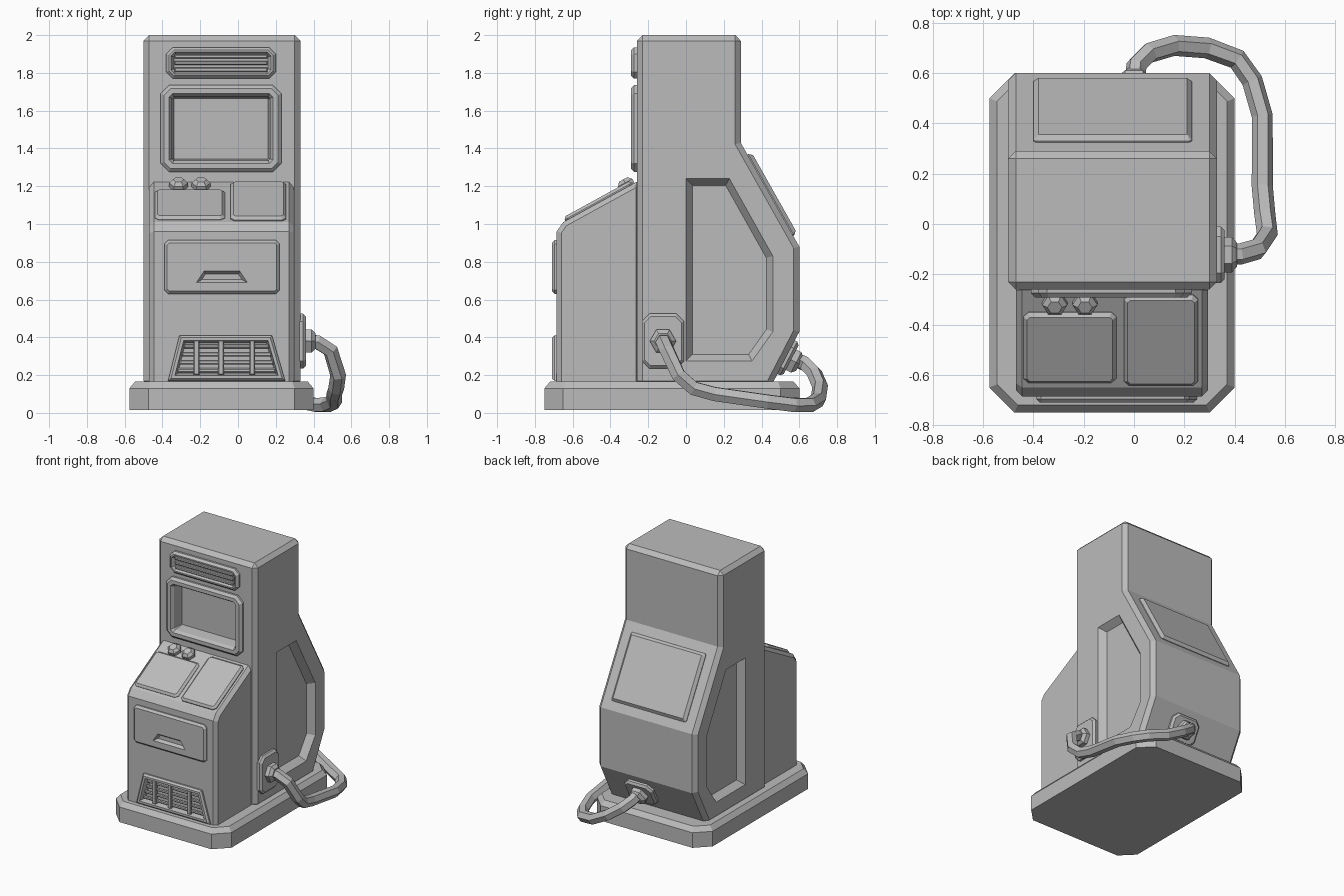
import bpy, math
from mathutils import Vector, Matrix

cube = bpy.data.objects.get("Cube")
if cube:
    bpy.data.objects.remove(cube, do_unlink=True)

grey = bpy.data.materials.new("warm_grey_metal")
grey.use_nodes = True
grey.diffuse_color = (0.5, 0.5, 0.5, 1)
grey.node_tree.nodes["Principled BSDF"].inputs["Base Color"].default_value = (0.5, 0.5, 0.5, 1)


def frame(origin, u, n):
    """Local axes: u to the right, n out of the surface."""
    u, n = Vector(u).normalized(), Vector(n).normalized()
    m = Matrix((u, n.cross(u), n)).transposed().to_4x4()
    m.translation = origin
    return m


def rect(x0, x1, y0, y1, c=0.0):
    """Counter-clockwise rectangle, with cut corners when c > 0."""
    if not c:
        return [(x0, y0), (x1, y0), (x1, y1), (x0, y1)]
    return [(x0 + c, y0), (x1 - c, y0), (x1, y0 + c), (x1, y1 - c),
            (x1 - c, y1), (x0 + c, y1), (x0, y1 - c), (x0, y0 + c)]


def ngon(r, n=6, x=0, y=0):
    return [(x + r * math.cos(math.tau * i / n), y + r * math.sin(math.tau * i / n)) for i in range(n)]


def inset(pts, d):
    """Move every edge of an outline inward by d."""
    if not d:
        return pts
    out = []
    for i, p in enumerate(pts):
        p = Vector(p)
        a = (p - Vector(pts[i - 1])).normalized()
        b = (Vector(pts[(i + 1) % len(pts)]) - p).normalized()
        na, nb = Vector((-a.y, a.x)), Vector((-b.y, b.x))
        out.append(tuple(p + (na + nb) * d / (1 + na.dot(nb))))
    return out


def loft(name, pts, mat, layers, base=True):
    """Stack outlines, each layer being (inset, height)."""
    n, verts, faces = len(pts), [], []
    for d, h in layers:
        verts += [mat @ Vector((x, y, h)) for x, y in inset(pts, d)]
    for k in range(len(layers) - 1):
        for i in range(n):
            j = (i + 1) % n
            faces.append((k * n + i, k * n + j, k * n + n + j, k * n + n + i))
    faces.append(tuple(range(len(verts) - n, len(verts))))
    if base:
        faces.append(tuple(reversed(range(n))))
    me = bpy.data.meshes.new(name)
    me.from_pydata(verts, [], faces)
    me.materials.append(grey)
    ob = bpy.data.objects.new(name, me)
    bpy.context.collection.objects.link(ob)
    return ob


def apply(ob, mod):
    with bpy.context.temp_override(object=ob, active_object=ob):
        bpy.ops.object.modifier_apply(modifier=mod.name)


def bevel(ob, width):
    m = ob.modifiers.new("edge", 'BEVEL')
    m.width, m.segments, m.angle_limit = width, 1, math.radians(35)
    apply(ob, m)


def cut(ob, pts, mat, layers):
    cutter = loft("cutter", pts, mat, layers)
    m = ob.modifiers.new("cut", 'BOOLEAN')
    m.operation, m.solver, m.object = 'DIFFERENCE', 'EXACT', cutter
    apply(ob, m)
    bpy.data.objects.remove(cutter, do_unlink=True)


def raised(name, pts, mat, h, chamfer=0.015):
    return loft(name, pts, mat, [(0, -0.005), (0, h - chamfer), (chamfer, h)])


def bolts(name, xs, ys, mat, r=0.026):
    for x in xs:
        for y in ys:
            loft(name, ngon(r, 6, x, y), mat, [(0, 0), (0, 0.012), (0.008, 0.02)])


X, SIDE = (1, 0, 0), (0, 1, 0)
FRONT = (0, -1, 0)

# Plinth
plinth = rect(-0.575, 0.4, -0.75, 0.6, 0.1)
loft("plinth", plinth, Matrix(), [(0, 0.015), (0, 0.13), (0.03, 0.165)])

# Main cabinet
body = loft("cabinet", [(-0.26, 0.14), (0.45, 0.14), (0.6, 0.43), (0.6, 0.88),
                        (0.29, 1.43), (0.29, 2), (-0.26, 2)],
            frame((-0.5, 0, 0), SIDE, X), [(0, 0), (0, 0.83)])
bevel(body, 0.03)

# Recessed side panels
side = [(0, 0.275), (0.35, 0.275), (0.46, 0.43), (0.46, 0.83), (0.23, 1.24), (0, 1.24)]
side_in = [(0, 0.05), (0.035, -0.01)]
cut(body, list(reversed([(-y, z) for y, z in side])), frame((-0.5, 0, 0), (0, -1, 0), (-1, 0, 0)),
    [(0.035, -0.05), (0, 0), (0, 0.05)])
cut(body, side, frame((0.33, 0, 0), SIDE, X), [(0.035, -0.05), (0, 0), (0, 0.05)])

# Screen: pocket in the cabinet and a raised frame
face = frame((0, -0.26, 0), X, FRONT)
screen = rect(-0.41, 0.23, 1.275, 1.735, 0.045)
cut(body, inset(screen, 0.045), face, [(0, -0.09), (0, 0.05)])
loft("screen_frame", screen, face,
     [(0, -0.005), (0, 0.015), (0.018, 0.032), (0.045, 0.032), (0.06, 0.01), (0.07, -0.07)], False)

# Upper vent with slats
vent = rect(-0.38, 0.2, 1.77, 1.935, 0.035)
loft("upper_vent", vent, face,
     [(0, -0.005), (0, 0.015), (0.015, 0.032), (0.025, 0.032), (0.04, 0.004)], False)
for i in range(3):
    z = 1.817 + i * 0.035
    raised("upper_vent_slat", rect(-0.335, 0.155, z - 0.011, z + 0.011), face, 0.024, 0.005)

# Front console
console = loft("console", [(-0.24, 0.14), (-0.24, 1.235), (-0.65, 1.01), (-0.685, 0.96), (-0.685, 0.14)][::-1],
               frame((-0.47, 0, 0), SIDE, X), [(0, 0), (0, 0.765)])
bevel(console, 0.025)

# Sloped console pads and knobs
slope = frame((0, -0.455, 1.117), X, (0, -0.225, 0.41))
raised("console_pad_left", rect(-0.44, -0.07, -0.2, 0.12, 0.02), slope, 0.018)
raised("console_pad_right", rect(-0.04, 0.255, -0.21, 0.2, 0.02), slope, 0.022)
for x in (-0.315, -0.195):
    loft("knob", ngon(0.05, 6, x, 0.165), slope, [(0, -0.005), (0, 0.025), (0.018, 0.045)])

# Front access plate with pull slot
front = frame((0, -0.685, 0), X, FRONT)
plate = raised("front_plate", rect(-0.39, 0.22, 0.63, 0.915, 0.02), front, 0.025)
cut(plate, [(-0.22, 0.69), (0.05, 0.69), (0.01, 0.75), (-0.18, 0.75)], front,
    [(0.015, 0.004), (0, 0.025), (0, 0.05)])
bolts("front_bolt", (-0.315, 0.15), (0.69, 0.845), front)

# Lower grille
grille = [(-0.37, 0.17), (0.25, 0.17), (0.18, 0.41), (-0.31, 0.41)]
cut(console, inset(grille, 0.03), front, [(0, -0.04), (0, 0.05)])
loft("grille_frame", grille, front,
     [(0, -0.005), (0, 0.012), (0.012, 0.025), (0.028, 0.025), (0.04, -0.035)], False)
for i in range(4):
    z = 0.225 + i * 0.043
    t = (z - 0.17) * 0.27
    raised("grille_slat", rect(-0.335 + t, 0.215 - t, z - 0.012, z + 0.012), front, 0.002, 0.006)
for x in (-0.22, -0.09, 0.075):
    raised("grille_bar", rect(x - 0.015, x + 0.015, 0.2, 0.385), front, 0.014, 0.005)

# Rear access plate on the sloped back
rear = frame((-0.085, 0.445, 1.155), (-1, 0, 0), (0, 0.55, 0.31))
raised("rear_plate", rect(-0.315, 0.315, -0.25, 0.245, 0.01), rear, 0.025, 0.02)
bolts("rear_bolt", (-0.215, 0.215), (-0.155, 0.155), rear, 0.03)


# Cable sockets
def socket(name, mat, w, h):
    raised(name + "_plate", rect(-w, w, -h, h, 0.04), mat, 0.03)
    loft(name + "_fitting", ngon(0.07), mat, [(0, 0), (0, 0.06), (0.02, 0.08)])


right_socket = frame((0.33, -0.122, 0.38), SIDE, X)
socket("side_socket", right_socket, 0.112, 0.145)
socket("rear_socket", frame((0, 0.53, 0.295), (-1, 0, 0), (0, 0.29, -0.15)), 0.12, 0.1)

# Cable
path = [(0.34, -0.12, 0.38), (0.42, -0.12, 0.375), (0.49, -0.1, 0.33), (0.53, -0.04, 0.2),
        (0.52, 0.04, 0.13), (0.51, 0.15, 0.1), (0.51, 0.43, 0.06), (0.47, 0.57, 0.042),
        (0.41, 0.655, 0.042), (0.29, 0.7, 0.07), (0.16, 0.71, 0.14), (0.06, 0.68, 0.21),
        (0.01, 0.63, 0.26), (0, 0.54, 0.3)]
curve = bpy.data.curves.new("cable", 'CURVE')
curve.dimensions, curve.bevel_depth, curve.bevel_resolution = '3D', 0.042, 1
spline = curve.splines.new('POLY')
spline.points.add(len(path) - 1)
for point, co in zip(spline.points, path):
    point.co = (*co, 1)
curve.materials.append(grey)
cable = bpy.data.objects.new("cable", curve)
bpy.context.collection.objects.link(cable)
for s in curve.splines:
    s.use_smooth = False
